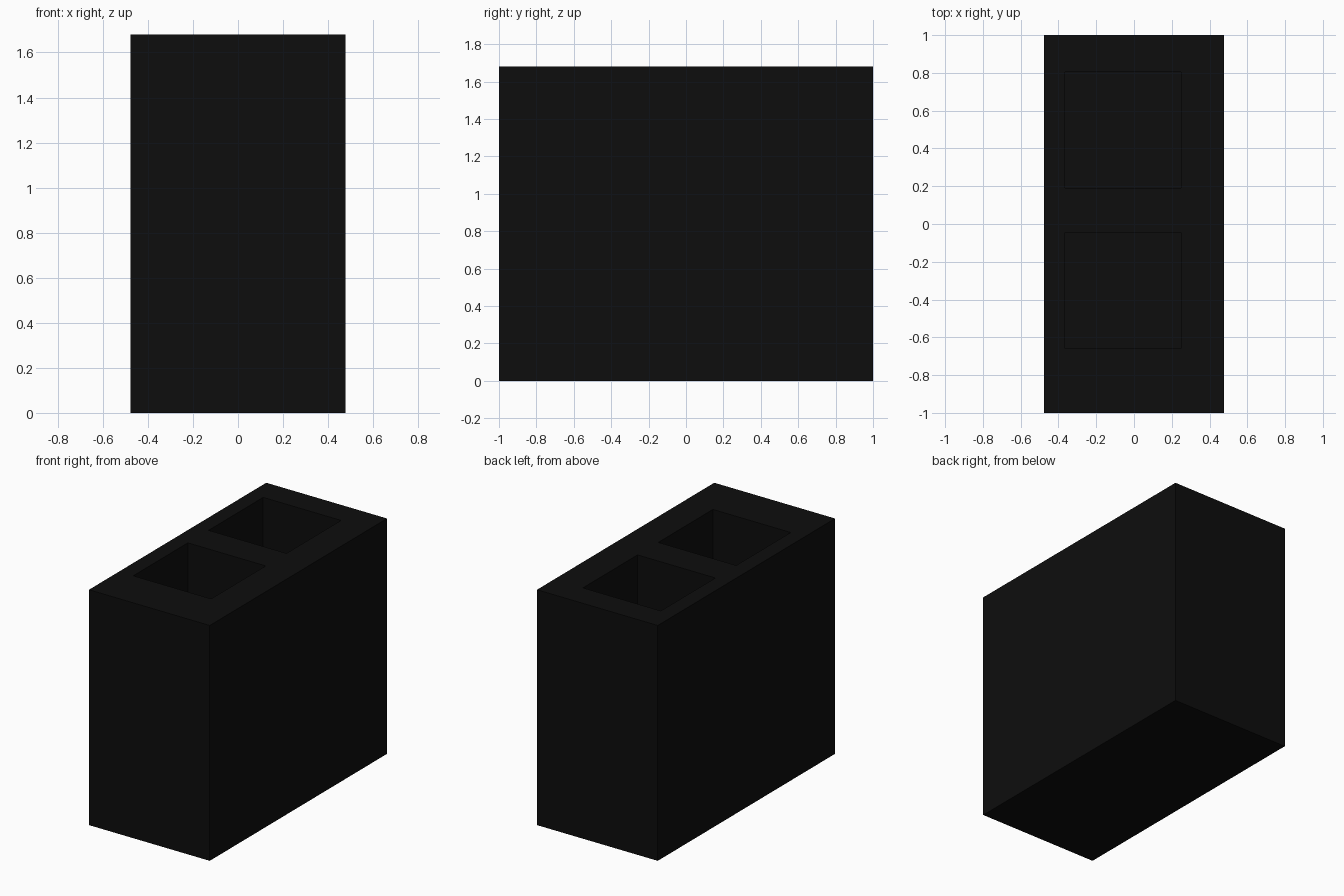
import bpy

if "Cube" in bpy.data.objects:
    bpy.data.objects.remove(bpy.data.objects["Cube"])

# single near-black colour
black = bpy.data.materials.new("matte black")
black.diffuse_color = (0.004, 0.004, 0.004, 1.0)
black.use_nodes = True
black.node_tree.nodes["Principled BSDF"].inputs["Base Color"].default_value = black.diffuse_color


def box(name, lo, hi):
    """Axis-aligned box between two corners."""
    centre = [(a + b) / 2 for a, b in zip(lo, hi)]
    bpy.ops.mesh.primitive_cube_add(size=1, location=centre)
    ob = bpy.context.object
    ob.name = name
    ob.scale = [b - a for a, b in zip(lo, hi)]
    bpy.ops.object.transform_apply(location=True, rotation=False, scale=True)
    ob.data.materials.append(black)
    return ob


# block body
HALF_X, HALF_Y, HEIGHT = 0.477, 1.0, 1.68
body = box("holder_body", (-HALF_X, -HALF_Y, 0), (HALF_X, HALF_Y, HEIGHT))

# two square wells sunk from the top, offset towards -x and +y
WELL, WELL_X, FLOOR = 0.615, -0.365, 0.12
for label, y in (("front", -0.66), ("back", 0.19)):
    cutter = box(label + "_well_cutter", (WELL_X, y, FLOOR),
                 (WELL_X + WELL, y + WELL, HEIGHT + 0.1))
    cutter.hide_render = True
    cut = body.modifiers.new(label + "_well", 'BOOLEAN')
    cut.operation = 'DIFFERENCE'
    cut.solver = 'EXACT'
    cut.object = cutter
    bpy.context.view_layer.objects.active = body
    bpy.ops.object.modifier_apply(modifier=cut.name)
    bpy.data.objects.remove(cutter)
